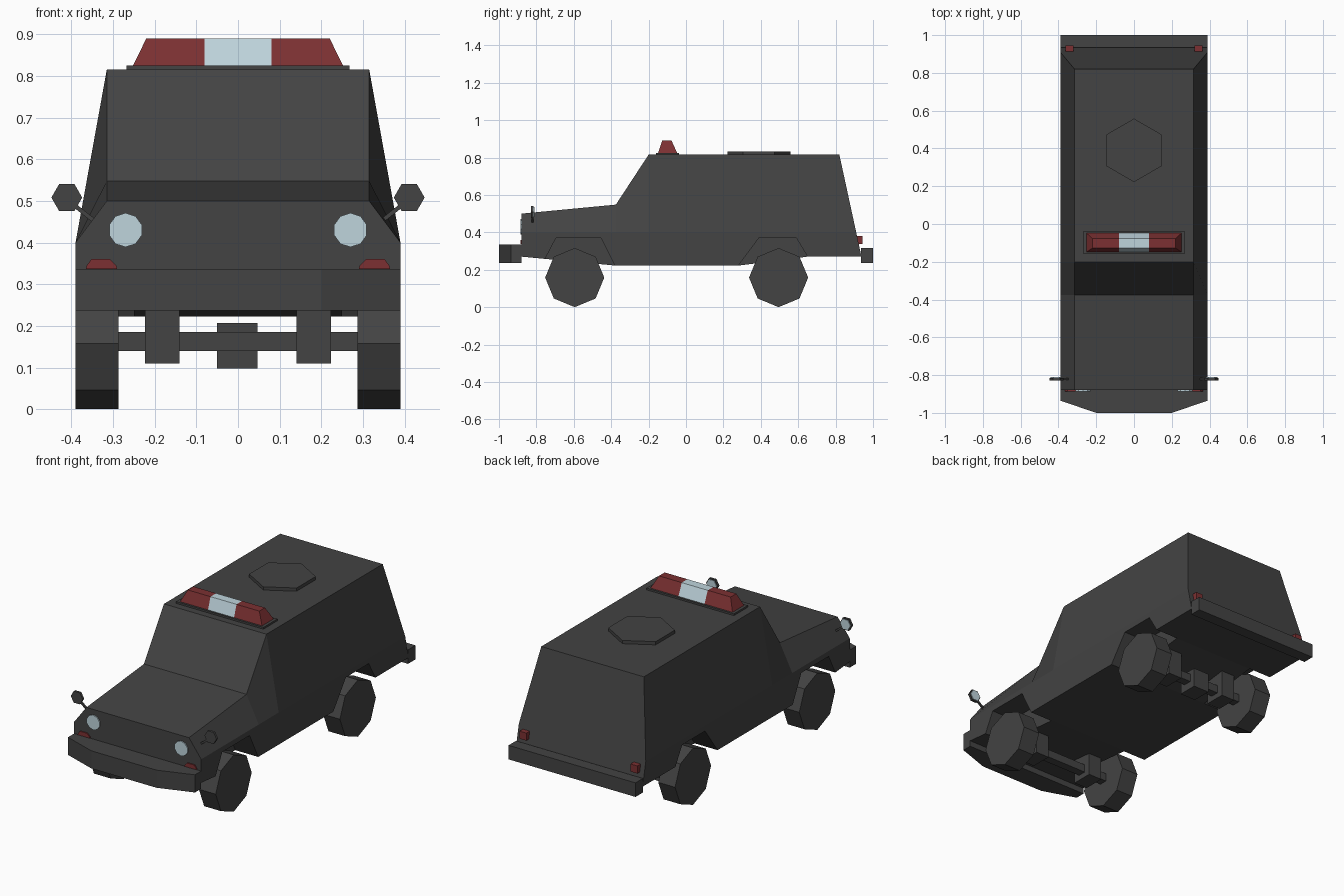
import bpy, bmesh, math
from mathutils import Vector

if "Cube" in bpy.data.objects:
    bpy.data.objects.remove(bpy.data.objects["Cube"])


def material(name, rgb):
    m = bpy.data.materials.new(name)
    m.diffuse_color = (*rgb, 1)
    m.use_nodes = True
    m.node_tree.nodes["Principled BSDF"].inputs["Base Color"].default_value = m.diffuse_color
    return m


GREY = material("charcoal grey", (0.056, 0.056, 0.056))
RED = material("lamp red", (0.2, 0.03, 0.032))
GLASS = material("pale blue glass", (0.52, 0.66, 0.72))


def build(name, rings, mat, mirror=False):
    """Loft a closed solid through rings of points, optionally mirrored in x."""
    bm = bmesh.new()
    for s in ((1, -1) if mirror else (1,)):
        vs = [[bm.verts.new((s * x, y, z)) for x, y, z in r] for r in rings]
        n = len(vs[0])
        for a, b in zip(vs, vs[1:]):
            for i in range(n):
                j = (i + 1) % n
                bm.faces.new((a[i], a[j], b[j], b[i]))
        bm.faces.new(vs[0])
        bm.faces.new(vs[-1])
    bmesh.ops.recalc_face_normals(bm, faces=bm.faces)
    me = bpy.data.meshes.new(name)
    bm.to_mesh(me)
    bm.free()
    me.materials.append(mat)
    ob = bpy.data.objects.new(name, me)
    bpy.context.collection.objects.link(ob)
    return ob


def prism(name, pts, axis, lo, hi, mat, mirror=False):
    """Extrude a 2D outline along x, y or z."""
    put = {"x": lambda p, d: (d, p[0], p[1]),
           "y": lambda p, d: (p[0], d, p[1]),
           "z": lambda p, d: (p[0], p[1], d)}[axis]
    return build(name, [[put(p, d) for p in pts] for d in (lo, hi)], mat, mirror)


def box(name, x, y, z, mat, mirror=False):
    return prism(name, rect(x, y), "z", *z, mat, mirror)


def rect(a, b):
    return [(a[0], b[0]), (a[1], b[0]), (a[1], b[1]), (a[0], b[1])]


def ngon(cx, cy, r, n, turn=0.0):
    return [(cx + r * math.cos(turn + math.tau * i / n),
             cy + r * math.sin(turn + math.tau * i / n)) for i in range(n)]


# Body shell: cross-sections along y (y at bottom, belt, top; z of bottom, top)
sections = [(-.88, -.88, -.88, .27, .50), (-.375, -.375, -.375, .222, .548),
            (-.20, -.20, -.20, .222, .815), (.28, .28, .28, .222, .815),
            (.65, .65, .65, .27, .815), (.938, .91, .82, .27, .815)]
W, T, BELT = .39, .315, .40
body = build("body", [[(-W, yb, zb), (W, yb, zb), (W, ym, BELT), (T, yt, zt),
                       (-T, yt, zt), (-W, ym, BELT)]
                      for yb, ym, yt, zb, zt in sections], GREY)

# Wheel arches cut from the body
for front, y0, y1, y2, y3 in ((True, -.755, -.695, -.455, -.38), (False, .28, .39, .59, .65)):
    zl, zr = (.255, .222) if front else (.222, .27)
    d0, d1 = (y0 - y1) / (.37 - zl), (y3 - y2) / (.37 - zr)
    outline = [(y1 + d0 * .22, .15), (y1, .37), (y2, .37), (y2 + d1 * .22, .15)]
    cut = prism("arch_cutter", outline, "x", .25, .5, GREY, True)
    cut.hide_render = True
    mod = body.modifiers.new("arch", "BOOLEAN")
    mod.operation, mod.object, mod.solver = "DIFFERENCE", cut, "EXACT"
    bpy.context.view_layer.objects.active = body
    bpy.ops.object.modifier_apply(modifier=mod.name)
    bpy.data.objects.remove(cut)

# Bumpers
prism("front_bumper", [(-.39, -.88), (.39, -.88), (.39, -.935), (.2, -1), (-.2, -1), (-.39, -.935)],
      "z", .237, .335, GREY)
box("rear_bumper", (-.39, .39), (.935, 1.0), (.237, .315), GREY)

# Wheels, axles, suspension and rear differential
for name, y in (("front", -.595), ("rear", .495)):
    prism(name + "_wheels", ngon(y, .158, .158, 8), "x", .287, .39, GREY, True)
    box(name + "_axle", (-.29, .29), (y - .023, y + .023), (.14, .185), GREY)
    box(name + "_suspension", (.14, .223), (y - .06, y + .06), (.11, .26), GREY, True)
box("differential", (-.05, .047), (.44, .55), (.098, .207), GREY)

# Headlights and front indicators
prism("headlights", ngon(.27, .43, .041, 10, math.pi / 10), "y", -.886, -.875, GLASS, True)
prism("front_indicators", [(.29, .337), (.365, .337), (.363, .345), (.352, .36), (.308, .36), (.292, .345)],
      "y", -.886, -.875, RED, True)

# Tail lights
box("tail_lights", (.32, .362), (.91, .944), (.338, .38), RED, True)

# Mirrors on stalks, glass facing the driver
prism("mirrors", ngon(.411, .508, .037, 6), "y", -.828, -.815, GREY, True)
prism("mirror_glass", ngon(.411, .508, .031, 6), "y", -.816, -.811, GLASS, True)
a, b = Vector((.33, .44)), Vector((.40, .495))
n = Vector((a.y - b.y, b.x - a.x)).normalized() * .005
prism("mirror_stalks", [a + n, b + n, b - n, a - n], "y", -.826, -.816, GREY, True)

# Roof hatch
prism("roof_hatch", ngon(0, .39, .168, 6, math.pi / 2), "z", .81, .833, GREY)

# Light bar: base, red ends and pale centre
box("light_bar_base", (-.268, .268), (-.16, -.037), (.81, .825), GREY)


def bar_ring(x, y0, y1, xt, zt=.89):
    return [(x, y0, .825), (x, y1, .825), (xt, -.077, zt), (xt, -.127, zt)]


build("light_bar_centre", [bar_ring(s, -.149, -.048, s) for s in (-.08, .08)], GLASS)
build("light_bar_ends", [bar_ring(.08, -.149, -.048, .08),
                         bar_ring(.252, -.149, -.048, .22)], RED, True)
